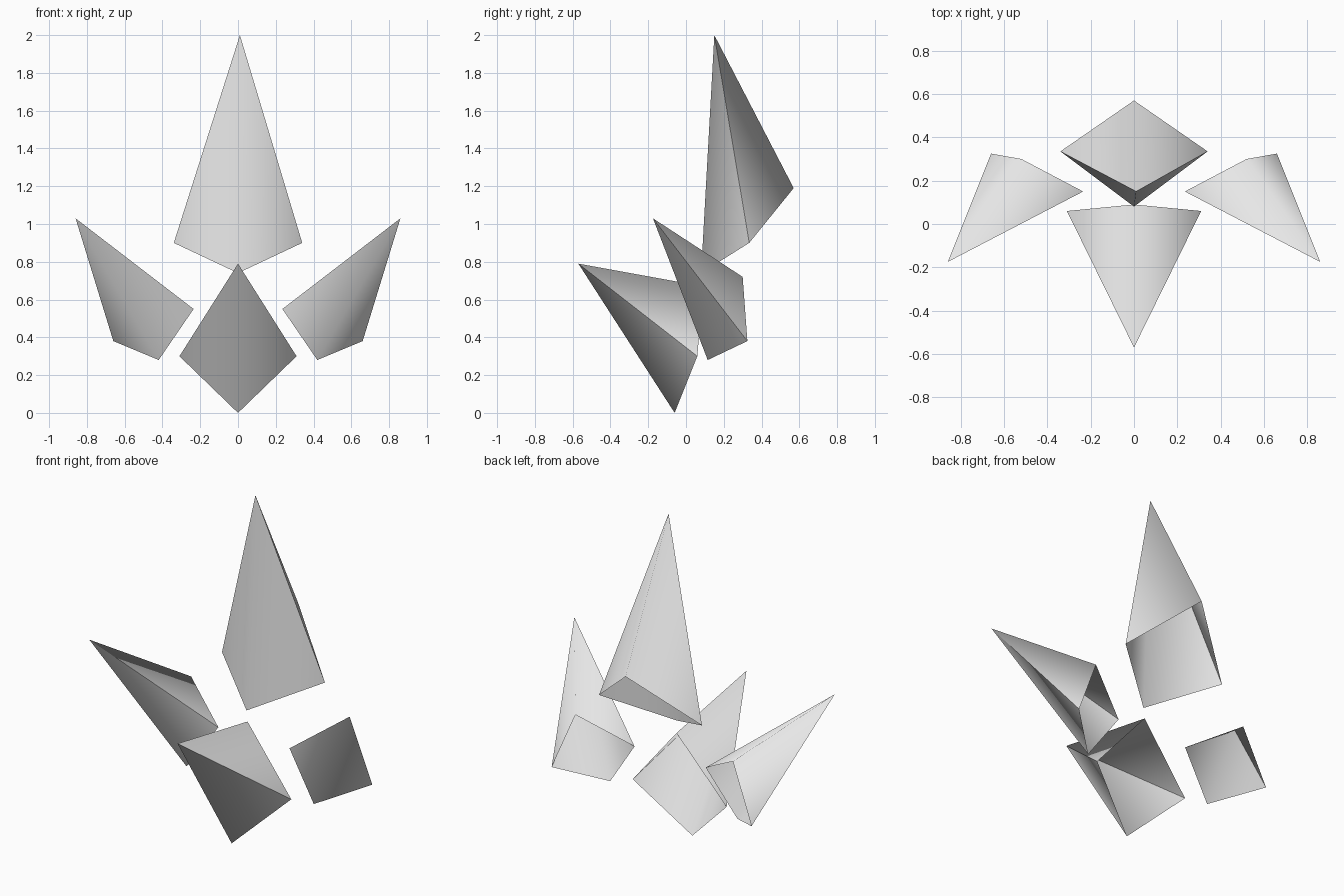
import bpy
import bmesh

cube = bpy.data.objects.get("Cube")
if cube:
    bpy.data.objects.remove(cube, do_unlink=True)

# One plain light grey
GREY = (0.8, 0.8, 0.8, 1.0)
grey = bpy.data.materials.new("light_grey")
grey.use_nodes = True
grey.diffuse_color = GREY
grey.node_tree.nodes["Principled BSDF"].inputs["Base Color"].default_value = GREY


def spike(name, tip, ring):
    """Open four-sided shell: ring corners 0 and 2 are rounded, 1 and 3 are sharp."""
    bm = bmesh.new()
    apex = bm.verts.new(tip)
    base = [bm.verts.new(p) for p in ring]
    for i in range(4):
        bm.faces.new((apex, base[i], base[(i + 1) % 4])).smooth = True
    bm.normal_update()
    # point the faces outward from the shell's middle
    middle = (apex.co + sum((v.co for v in base[1:]), base[0].co.copy()) / 4) / 2
    inward = [f for f in bm.faces if f.normal.dot(f.calc_center_median() - middle) < 0]
    bmesh.ops.reverse_faces(bm, faces=inward)
    for corner in (base[1], base[3]):
        bm.edges.get((apex, corner)).smooth = False
    mesh = bpy.data.meshes.new(name)
    bm.to_mesh(mesh)
    bm.free()
    mesh.materials.append(grey)
    obj = bpy.data.objects.new(name, mesh)
    bpy.context.collection.objects.link(obj)
    return obj


# Tall spike at the back
spike("back_spike", (0.01, 0.15, 2.0),
      [(0, 0.08, 0.74), (0.34, 0.335, 0.9), (0, 0.57, 1.19), (-0.34, 0.335, 0.9)])

# Short spike leaning to the front
spike("front_spike", (0, -0.57, 0.79),
      [(0, -0.06, 0), (0.31, 0.06, 0.3), (0, 0.09, 0.67), (-0.31, 0.06, 0.3)])

# Mirrored pair of side spikes
side_tip = (0.86, -0.175, 1.03)
side_ring = [(0.42, 0.115, 0.28), (0.66, 0.325, 0.38), (0.52, 0.3, 0.72), (0.235, 0.15, 0.55)]
for side, sign in (("left", 1), ("right", -1)):
    def flip(p):
        return (sign * p[0], p[1], p[2])
    spike(side + "_spike", flip(side_tip), [flip(p) for p in side_ring])
